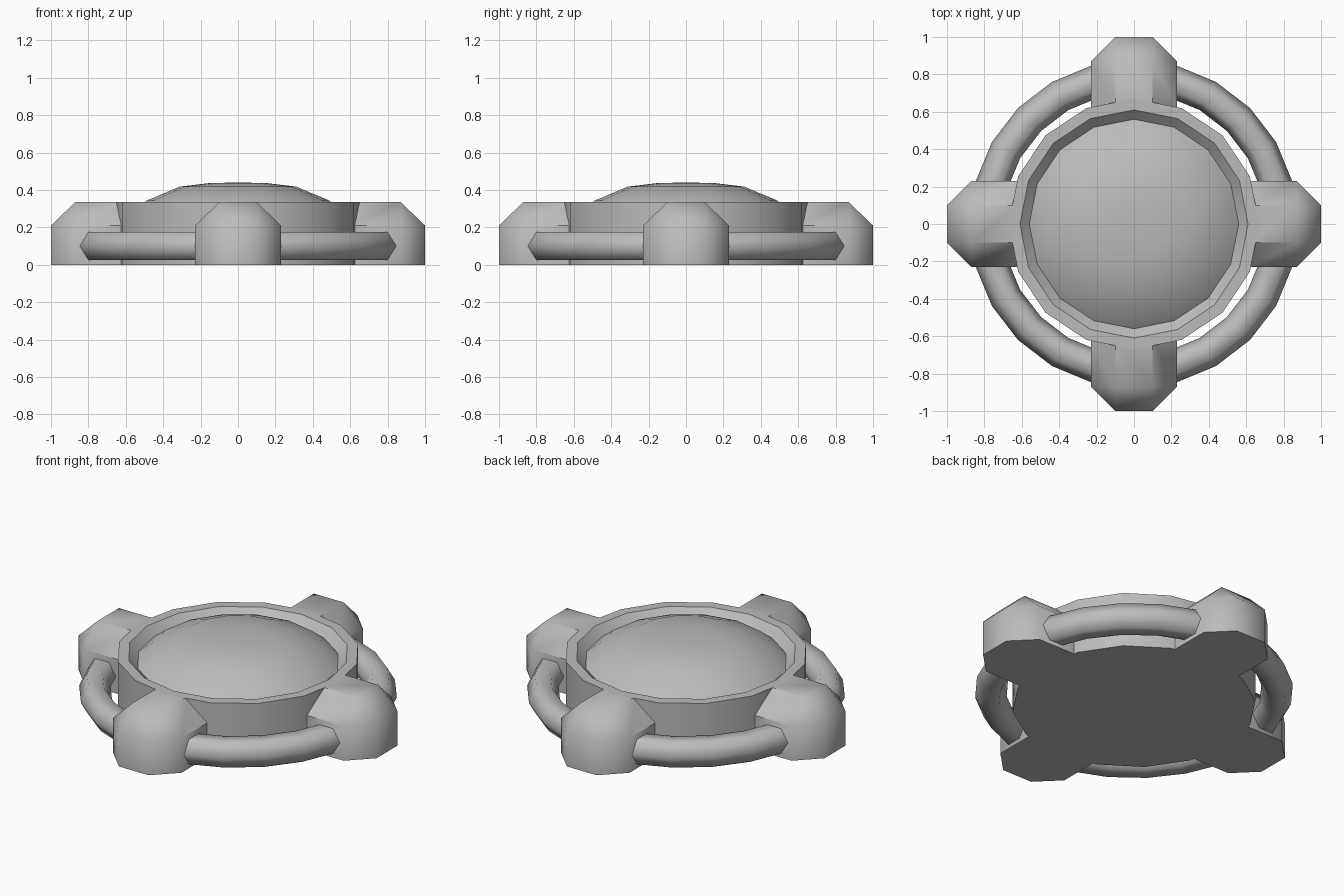
import bpy, bmesh, math
from mathutils import Matrix

cube = bpy.data.objects.get("Cube")
if cube:
    bpy.data.objects.remove(cube, do_unlink=True)

# Single grey finish
GREY = (0.5, 0.5, 0.5, 1)
metal = bpy.data.materials.new("grey metal")
metal.use_nodes = True
metal.diffuse_color = GREY
metal.node_tree.nodes["Principled BSDF"].inputs["Base Color"].default_value = GREY

TOP = 0.335
SHOULDER = 0.21


def finish(bm, name, smooth_angle=None):
    """Turn a bmesh into a named object; smooth it, keeping edges above the angle sharp."""
    bmesh.ops.recalc_face_normals(bm, faces=bm.faces)
    for f in bm.faces:
        f.smooth = True
    if smooth_angle is not None:
        for e in bm.edges:
            if e.is_manifold and e.calc_face_angle() > math.radians(smooth_angle):
                e.smooth = False
    mesh = bpy.data.meshes.new(name)
    bm.to_mesh(mesh)
    bm.free()
    mesh.materials.append(metal)
    obj = bpy.data.objects.new(name, mesh)
    bpy.context.collection.objects.link(obj)
    return obj


def ring(bm, radius, z, angles):
    return [bm.verts.new((radius * math.cos(a), radius * math.sin(a), z)) for a in angles]


def bridge(bm, a, b):
    n = len(a)
    for i in range(n):
        bm.faces.new((a[i], a[(i + 1) % n], b[(i + 1) % n], b[i]))


steps = [math.tau * i / 16 for i in range(16)]

# Round body with a raised rim and a sloping inner lip
bm = bmesh.new()
profile = [(0.67, 0), (0.67, TOP), (0.61, TOP), (0.56, 0.285)]
loops = [ring(bm, r, z, steps) for r, z in profile]
for a, b in zip(loops, loops[1:]):
    bridge(bm, a, b)
bm.faces.new(loops[0])
bm.faces.new(loops[-1])
finish(bm, "body", 30)

# Shallow dome seated in the rim
bm = bmesh.new()
profile = [(0.56, 0.285), (0.485, 0.345), (0.31, 0.418), (0.15, 0.437)]
loops = [ring(bm, r, z, steps) for r, z in profile]
for a, b in zip(loops, loops[1:]):
    bridge(bm, a, b)
crown = bm.verts.new((0, 0, 0.44))
for i in range(16):
    bm.faces.new((loops[-1][i], loops[-1][(i + 1) % 16], crown))
finish(bm, "dome")

# Six-sided handrail ring
bm = bmesh.new()
loops = []
for i in range(24):
    turn = Matrix.Rotation(math.tau * i / 24, 3, 'Z')
    loop = []
    for k in range(6):
        a = math.tau * k / 6
        p = (0.79 + 0.087 * math.cos(a), 0, 0.1 + 0.087 * math.sin(a))
        loop.append(bm.verts.new(p))
    bmesh.ops.rotate(bm, verts=loop, cent=(0, 0, 0), matrix=turn)
    loops.append(loop)
for i in range(24):
    bridge(bm, loops[i], loops[(i + 1) % 24])
finish(bm, "outer_ring")

# Four chamfered arms around the body
HALF, RIDGE, INNER, BEND, END = 0.23, 0.1, 0.62, 0.87, 1.0
outline = [(INNER, -HALF), (BEND, -HALF), (END, -RIDGE),
           (END, RIDGE), (BEND, HALF), (INNER, HALF)]
for index, name in enumerate(("left_arm", "back_arm", "right_arm", "front_arm")):
    bm = bmesh.new()
    base = [bm.verts.new((x, y, 0)) for x, y in outline]
    mid = [bm.verts.new((x, y, SHOULDER)) for x, y in outline]
    top = [bm.verts.new((x, y, TOP)) for x, y in
           ((INNER, -RIDGE), (BEND, -RIDGE), (BEND, RIDGE), (INNER, RIDGE))]
    bridge(bm, base, mid)
    bm.faces.new(base)
    bm.faces.new(top)
    bm.faces.new((mid[0], mid[1], top[1], top[0]))     # side slopes
    bm.faces.new((mid[4], mid[5], top[3], top[2]))
    bm.faces.new((mid[2], mid[3], top[2], top[1]))     # end slope
    bm.faces.new((mid[1], mid[2], top[1]))             # corner facets
    bm.faces.new((mid[3], mid[4], top[2]))
    bm.faces.new((mid[5], mid[0], top[0], top[3]))     # hidden inner end
    # Crisp lengthwise ridges and foot, soft bends across the end
    for e in bm.edges:
        d = (e.verts[0].co - e.verts[1].co).normalized()
        at_foot = all(v.co.z < 0.01 for v in e.verts)
        at_root = all(v.co.x < INNER + 0.01 for v in e.verts)
        if abs(d.x) > 0.99 or at_foot or at_root:
            e.smooth = False
    bmesh.ops.rotate(bm, verts=bm.verts, cent=(0, 0, 0),
                     matrix=Matrix.Rotation(index * math.pi / 2, 3, 'Z'))
    finish(bm, name)
